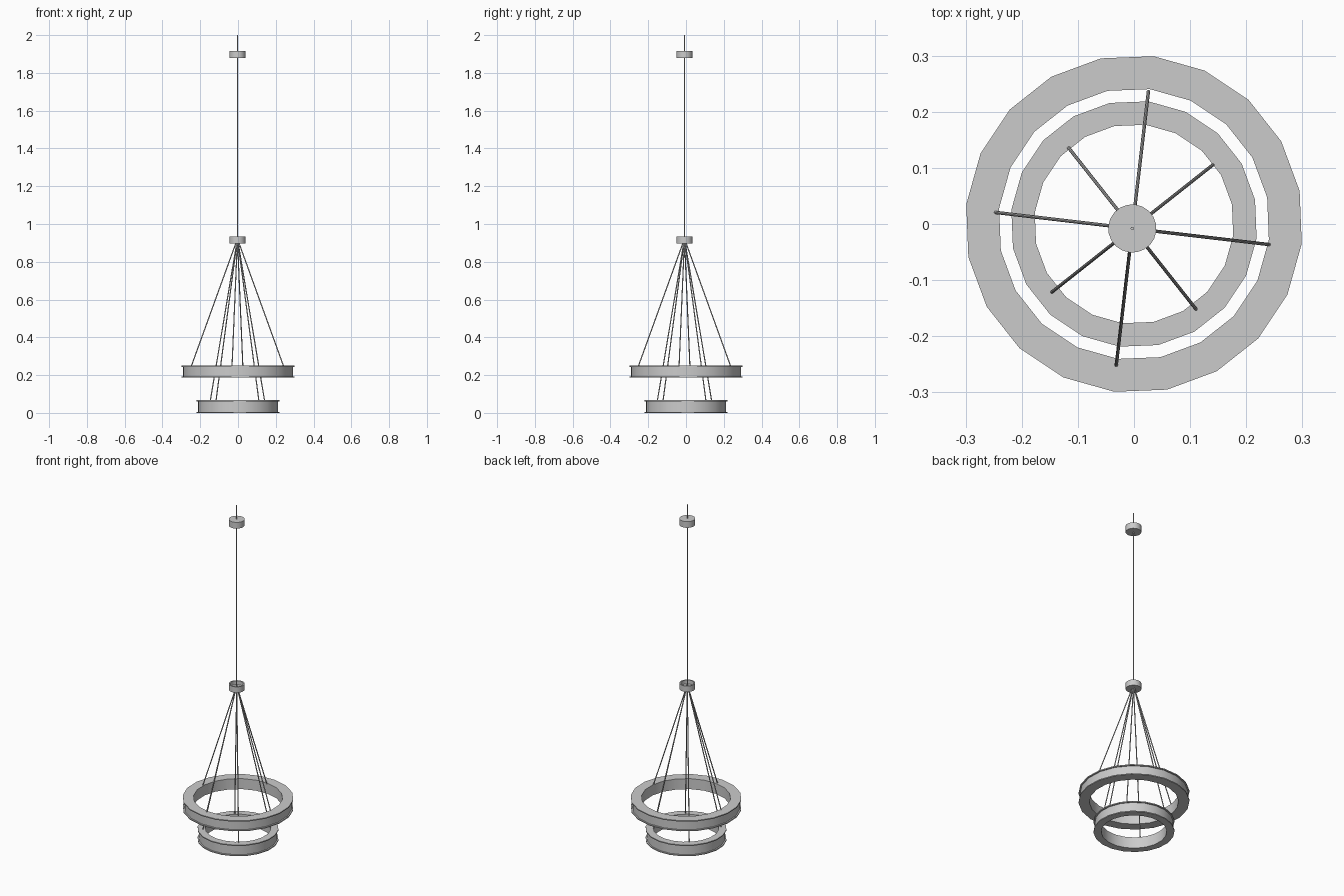
import bpy, bmesh, math
from mathutils import Vector

cube = bpy.data.objects.get("Cube")
if cube:
    bpy.data.objects.remove(cube, do_unlink=True)

SIDES = 20
PHASE = math.radians(11.3)
AXIS = Vector((-0.003, -0.008, 0))   # hanging axis of cables and hub

metal = bpy.data.materials.new("satin grey")
metal.use_nodes = True
GREY = (0.6, 0.6, 0.6, 1)
metal.diffuse_color = GREY
metal.node_tree.nodes["Principled BSDF"].inputs["Base Color"].default_value = GREY


def finish(name, bm):
    bmesh.ops.recalc_face_normals(bm, faces=bm.faces)
    mesh = bpy.data.meshes.new(name)
    bm.to_mesh(mesh)
    bm.free()
    obj = bpy.data.objects.new(name, mesh)
    bpy.context.collection.objects.link(obj)
    mesh.materials.append(metal)
    bpy.ops.object.select_all(action='DESELECT')
    obj.select_set(True)
    bpy.context.view_layer.objects.active = obj
    bpy.ops.object.shade_smooth_by_angle(angle=math.radians(35))
    return obj


def lathe(name, profile, centre=Vector(), closed=False):
    """Revolve (radius, z) points; open profiles get end caps."""
    bm = bmesh.new()
    loops = []
    for r, z in profile:
        loops.append([bm.verts.new(centre + Vector((
            r * math.cos(PHASE + math.tau * i / SIDES),
            r * math.sin(PHASE + math.tau * i / SIDES), z))) for i in range(SIDES)])
    pairs = list(zip(loops, loops[1:]))
    if closed:
        pairs.append((loops[-1], loops[0]))
    else:
        bm.faces.new(loops[0])
        bm.faces.new(loops[-1])
    for a, b in pairs:
        for i in range(SIDES):
            j = (i + 1) % SIDES
            bm.faces.new((a[i], a[j], b[j], b[i]))
    return finish(name, bm)


def rod(name, start, end, radius=0.003):
    bm = bmesh.new()
    direction = end - start
    matrix = direction.to_track_quat('Z', 'Y').to_matrix().to_4x4()
    matrix.translation = (start + end) / 2
    bmesh.ops.create_cone(bm, cap_ends=True, segments=8, radius1=radius,
                          radius2=radius, depth=direction.length, matrix=matrix)
    return finish(name, bm)


def ring(name, inner, outer, bottom, top, lip=0.006, inset=0.008):
    """Hoop with a thin projecting lip along both outer edges."""
    lathe(name, [(inner, bottom), (outer, bottom), (outer, bottom + lip),
                 (outer - inset, bottom + lip), (outer - inset, top - lip),
                 (outer, top - lip), (outer, top), (inner, top)], closed=True)


# Two hoops
ring("upper_ring", 0.242, 0.301, 0.187, 0.25)
ring("lower_ring", 0.178, 0.22, 0.0, 0.067)

# Ceiling canopy, and hub with a recessed top
lathe("canopy", [(0.043, 1.88), (0.043, 1.917)], AXIS)
lathe("hub", [(0.043, 0.898), (0.043, 0.933), (0.036, 0.933), (0.036, 0.91)], AXIS)

# Main cable
rod("main_cable", AXIS + Vector((0, 0, 0.905)), AXIS + Vector((0, 0, 2)))

# Four rods to each hoop, the lower set turned by an eighth
for label, radius, z, turn in (("upper", 0.246, 0.247, 0), ("lower", 0.183, 0.065, 45)):
    for k in range(4):
        angle = math.radians(turn + 90 * k - 6.7)
        foot = AXIS + Vector((radius * math.cos(angle), radius * math.sin(angle), z))
        rod(f"{label}_rod_{k + 1}", AXIS + Vector((0, 0, 0.922)), foot)
